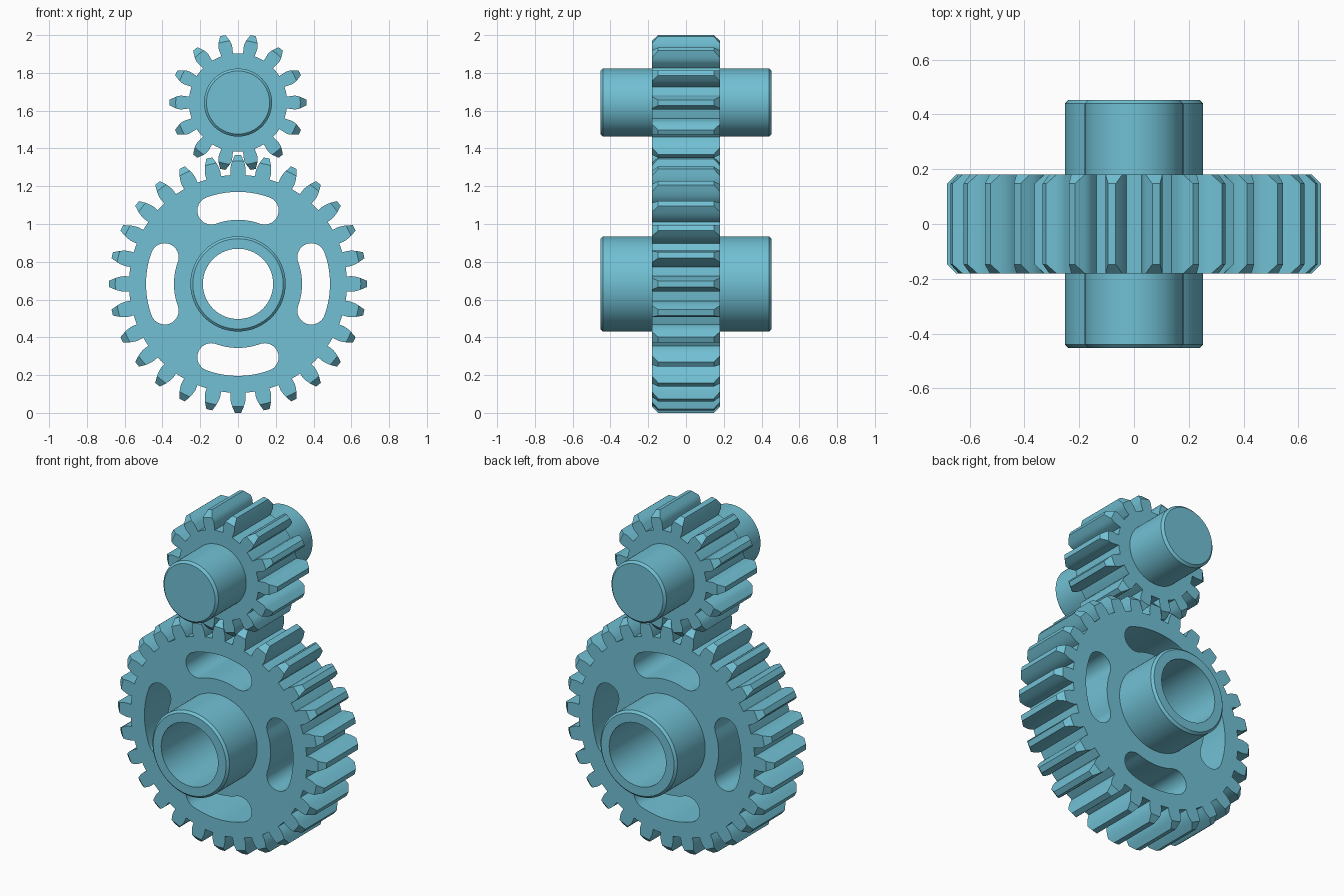
import bpy, bmesh, math
from math import cos, sin, tan, acos, pi, radians

if "Cube" in bpy.data.objects:
    bpy.data.objects.remove(bpy.data.objects["Cube"])

teal = bpy.data.materials.new("teal_blue")
teal.use_nodes = True
colour = (0.165, 0.53, 0.66, 1)
teal.diffuse_color = colour
teal.node_tree.nodes["Principled BSDF"].inputs["Base Color"].default_value = colour

HALF_FACE, HALF_HUB = 0.18, 0.453
CHAMFER = 0.033
PRESSURE = radians(20)


def finish(name, bm, z):
    """Turn a bmesh into a smooth-shaded object at height z."""
    bmesh.ops.remove_doubles(bm, verts=bm.verts, dist=1e-5)
    bmesh.ops.recalc_face_normals(bm, faces=bm.faces)
    mesh = bpy.data.meshes.new(name)
    bm.to_mesh(mesh)
    bm.free()
    mesh.materials.append(teal)
    ob = bpy.data.objects.new(name, mesh)
    ob.location.z = z
    bpy.context.collection.objects.link(ob)
    return ob


def select(ob):
    bpy.ops.object.select_all(action='DESELECT')
    ob.select_set(True)
    bpy.context.view_layer.objects.active = ob


def smooth(ob):
    select(ob)
    bpy.ops.object.shade_smooth_by_angle(angle=radians(25))


def bridge(bm, loops):
    for a, b in zip(loops, loops[1:]):
        for i in range(len(a)):
            j = (i + 1) % len(a)
            bm.faces.new((a[i], a[j], b[j], b[i]))


def prism(name, levels, z):
    """Stack outlines, given as (y, [(x, z)...]), and cap both ends."""
    bm = bmesh.new()
    loops = [[bm.verts.new((px, y, pz)) for px, pz in pts] for y, pts in levels]
    bridge(bm, loops)
    bm.faces.new(loops[0])
    bm.faces.new(loops[-1])
    return finish(name, bm, z)


def lathe(name, profile, z, steps=96):
    """Revolve closed (radius, y) profile around the y axis."""
    bm = bmesh.new()
    loops = [[bm.verts.new((r * cos(2 * pi * i / steps), y, r * sin(2 * pi * i / steps)))
              for i in range(steps)] for r, y in profile]
    if profile[0] == profile[-1]:
        loops[-1] = loops[0]
    else:
        bm.faces.new(loops[0])
        bm.faces.new(loops[-1])
    bridge(bm, loops)
    return finish(name, bm, z)


def gear_outline(teeth, pitch, root, tip, limit):
    """Involute gear outline whose tips are cut off at radius limit."""
    base = pitch * cos(PRESSURE)

    def half_angle(r):
        a = acos(min(1, base / r))
        return 0.95 * pi / (2 * teeth) - (tan(a) - a) + (tan(PRESSURE) - PRESSURE)

    shoulder = tip - CHAMFER
    radii = [root, base] + [base + (shoulder - base) * k / 3 for k in (1, 2, 3)] + [tip]
    flank = [(min(r, limit), half_angle(min(r, limit))) for r in radii]
    points = []
    for t in range(teeth):
        mid = 2 * pi * t / teeth
        side = [(r, mid - h) for r, h in flank]
        other = [(r, mid + h) for r, h in reversed(flank)]
        points += side + [(min(tip, limit), mid)] + other + [(root, mid + pi / teeth)]
    return [(r * cos(a), r * sin(a)) for r, a in points]


def gear(name, teeth, pitch, root, tip, z):
    full = gear_outline(teeth, pitch, root, tip, tip)
    cut = gear_outline(teeth, pitch, root, tip, tip - CHAMFER)
    inner = HALF_FACE - CHAMFER
    return prism(name, [(-HALF_FACE, cut), (-inner, full), (inner, full), (HALF_FACE, cut)], z)


def slot_outline(angle, radius, half_width, half_span, steps=16):
    """Curved slot with round ends, following an arc about the axis."""
    pts = []
    for s, r in ((1, radius + half_width), (-1, radius - half_width)):
        for k in range(steps + 1):
            a = angle + s * half_span * (2 * k / steps - 1)
            pts.append((r * cos(a), r * sin(a)))
        end = angle + s * half_span
        start = end if s > 0 else end + pi
        for k in range(1, steps):
            a = start + pi * k / steps
            pts.append((radius * cos(end) + half_width * cos(a),
                        radius * sin(end) + half_width * sin(a)))
    return pts


def cut_away(ob, cutter):
    mod = ob.modifiers.new("cut", 'BOOLEAN')
    mod.operation, mod.solver, mod.object = 'DIFFERENCE', 'EXACT', cutter
    select(ob)
    bpy.ops.object.modifier_apply(modifier=mod.name)
    bpy.data.objects.remove(cutter)


def hub_half(radius):
    bevel = 0.013
    return [(radius - bevel, -HALF_HUB), (radius, bevel - HALF_HUB),
            (radius, HALF_HUB - bevel), (radius - bevel, HALF_HUB)]


LARGE_Z, SMALL_Z = 0.683, 1.643

# Large gear with four curved slots and an opening for its hub
large = gear("large_gear", 28, 0.64, 0.577, 0.683, LARGE_Z)
for q in range(4):
    outline = slot_outline(q * pi / 2, 0.413, 0.074, radians(20))
    cut_away(large, prism("slot_cutter", [(-0.3, outline), (0.3, outline)], LARGE_Z))
cut_away(large, lathe("hub_cutter", [(0.22, -0.3), (0.22, 0.3)], LARGE_Z))
smooth(large)

# Hollow hub of the large gear
BORE = 0.186
tube = hub_half(0.252) + [(BORE, HALF_HUB), (BORE, -HALF_HUB)]
smooth(lathe("large_gear_hub", tube + tube[:1], LARGE_Z))

# Small gear and its solid shaft
smooth(gear("small_gear", 14, 0.32, 0.26, 0.363, SMALL_Z))
smooth(lathe("small_gear_shaft", hub_half(0.18), SMALL_Z))
